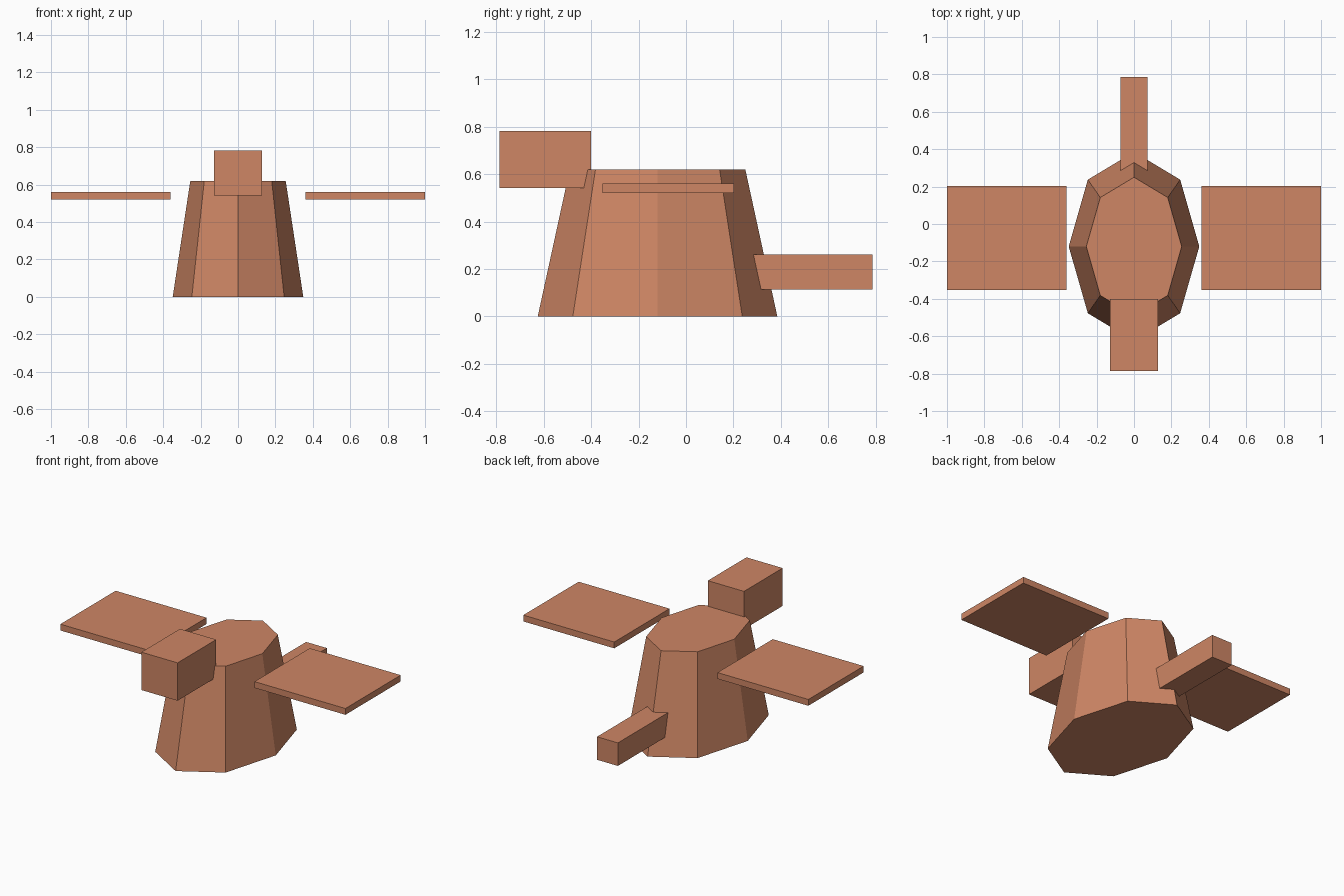
import bpy

default = bpy.data.objects.get("Cube")
if default:
    bpy.data.objects.remove(default, do_unlink=True)

# Single clay colour
clay = bpy.data.materials.new("terracotta")
clay.use_nodes = True
clay.diffuse_color = (0.62, 0.24, 0.13, 1)
clay.node_tree.nodes["Principled BSDF"].inputs["Base Color"].default_value = clay.diffuse_color


def finish(obj, name):
    obj.name = obj.data.name = name
    obj.data.materials.clear()
    obj.data.materials.append(clay)
    return obj


def box(name, low, high):
    """Box spanning two opposite corners."""
    bpy.ops.mesh.primitive_cube_add(size=1)
    obj = finish(bpy.context.object, name)
    for v in obj.data.vertices:
        v.co = [(a + b) / 2 + c * (b - a) for a, b, c in zip(low, high, v.co)]
    return obj


# Tapered eight-sided body, stretched front to back
bpy.ops.mesh.primitive_cone_add(vertices=8, radius1=1, radius2=1, depth=0.62,
                                location=(0, -0.12, 0.31))
body = finish(bpy.context.object, "body")
for v in body.data.vertices:
    rx, ry = (0.255, 0.37) if v.co.z > 0 else (0.349, 0.505)
    v.co.x *= rx
    v.co.y *= ry

# Head over the front rim, tail low at the back
box("head", (-0.127, -0.787, 0.542), (0.127, -0.4, 0.782))
box("tail", (-0.073, 0.24, 0.114), (0.073, 0.787, 0.26))

# Flat wings floating beside the body
box("left_wing", (0.362, -0.352, 0.52), (1, 0.202, 0.56))
box("right_wing", (-1, -0.352, 0.52), (-0.362, 0.202, 0.56))
